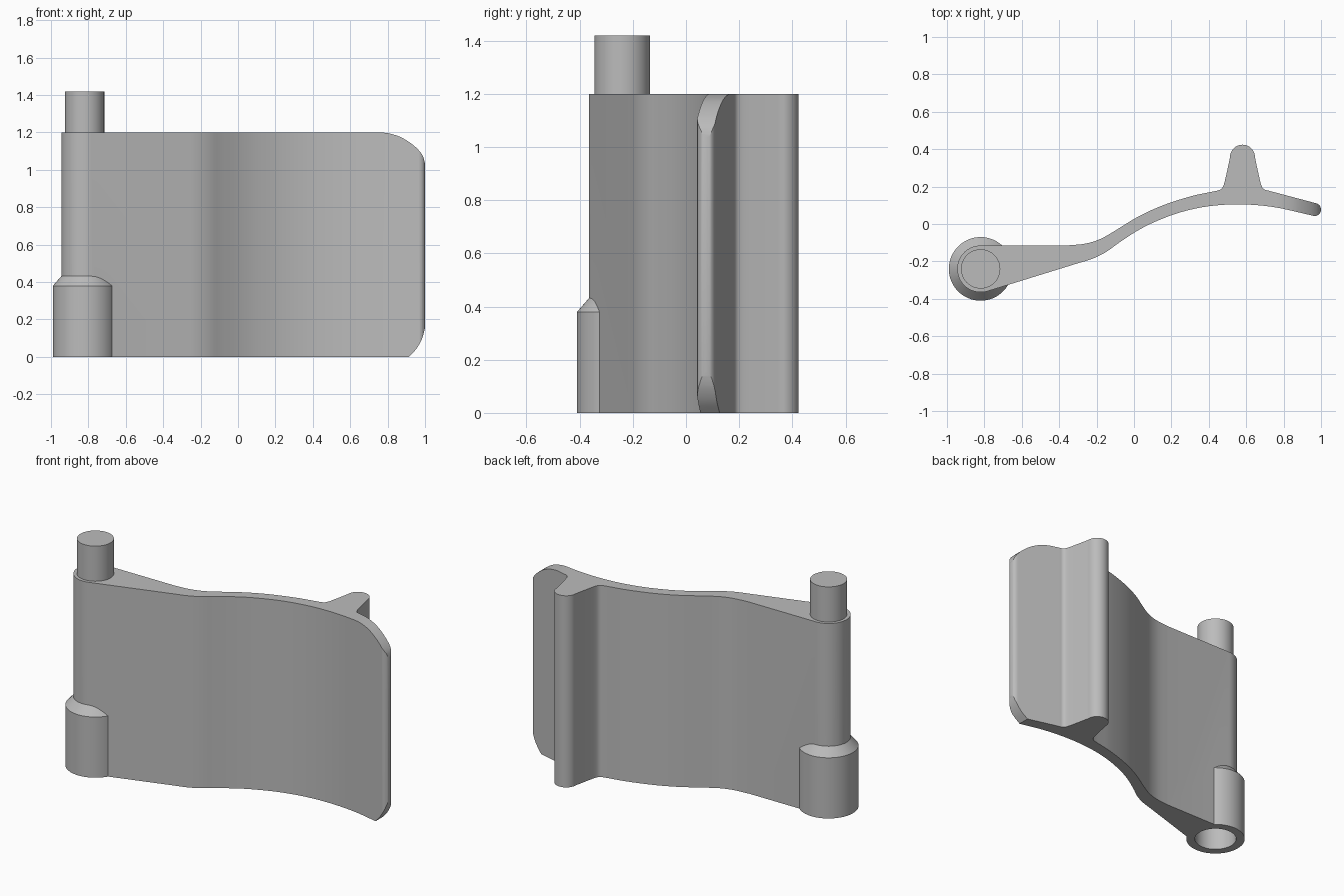
import bpy, bmesh, math
from mathutils import Vector

cube = bpy.data.objects.get("Cube")
if cube:
    bpy.data.objects.remove(cube, do_unlink=True)

grey = bpy.data.materials.new("plain grey")
grey.use_nodes = True
colour = (0.5, 0.5, 0.5, 1)
grey.diffuse_color = colour
grey.node_tree.nodes["Principled BSDF"].inputs["Base Color"].default_value = colour

PIVOT = Vector((-0.82, -0.24))
HEIGHT = 1.2


def arc(cx, cy, r, start, end, steps):
    angles = [math.radians(start + (end - start) * i / steps) for i in range(steps + 1)]
    return [Vector((cx + r * math.cos(a), cy + r * math.sin(a))) for a in angles]


def smooth(points, steps=5):
    """Curve through all the points, ends included."""
    p = [Vector(q) for q in points]
    p = [2 * p[0] - p[1]] + p + [2 * p[-1] - p[-2]]
    out = []
    for a, b, c, d in zip(p, p[1:], p[2:], p[3:]):
        for i in range(steps):
            t = i / steps
            out.append(0.5 * (2 * b + (c - a) * t + (2 * a - 5 * b + 4 * c - d) * t * t
                              + (3 * b - a - 3 * c + d) * t ** 3))
    return out + [p[-2]]


def prism(name, outline, axis, low, high):
    """Extrude a flat outline along y or z."""
    bm = bmesh.new()
    place = (lambda q: (q.x, q.y, low)) if axis == "z" else (lambda q: (q.x, low, q.y))
    face = bm.faces.new([bm.verts.new(place(q)) for q in outline])
    grown = bmesh.ops.extrude_face_region(bm, geom=[face])
    shift = Vector((0, 0, high - low)) if axis == "z" else Vector((0, high - low, 0))
    bmesh.ops.translate(bm, vec=shift, verts=[v for v in grown["geom"] if isinstance(v, bmesh.types.BMVert)])
    return finish(name, bm)


def turned(name, rings, sides=64):
    """Stack of circles (radius, height) around the pivot."""
    bm = bmesh.new()
    loops = [[bm.verts.new((q.x, q.y, z)) for q in arc(*PIVOT, r, 0, 360 - 360 / sides, sides - 1)]
             for r, z in rings]
    bm.faces.new(loops[0])
    bm.faces.new(loops[-1])
    for a, b in zip(loops, loops[1:]):
        for i in range(sides):
            j = (i + 1) % sides
            bm.faces.new((a[i], a[j], b[j], b[i]))
    return finish(name, bm)


def finish(name, bm):
    bmesh.ops.recalc_face_normals(bm, faces=bm.faces)
    mesh = bpy.data.meshes.new(name)
    bm.to_mesh(mesh)
    bm.free()
    mesh.materials.append(grey)
    obj = bpy.data.objects.new(name, mesh)
    bpy.context.collection.objects.link(obj)
    return obj


def select(obj):
    bpy.ops.object.select_all(action="DESELECT")
    obj.select_set(True)
    bpy.context.view_layer.objects.active = obj


def combine(obj, tool, operation):
    mod = obj.modifiers.new(operation, "BOOLEAN")
    mod.operation, mod.object, mod.solver = operation, tool, "EXACT"
    select(obj)
    bpy.ops.object.modifier_apply(modifier=mod.name)
    bpy.data.objects.remove(tool, do_unlink=True)


# Curved leaf: knuckle, front face, rounded tip, back face with fin
front = smooth([(-0.3, -0.21), (-0.22, -0.185), (-0.15, -0.15), (-0.08, -0.1), (0.02, -0.035),
                (0.12, 0.015), (0.25, 0.063), (0.4, 0.095), (0.57, 0.105), (0.75, 0.09), (0.95, 0.046)])
tip = arc(0.965, 0.077, 0.035, -90, 70, 10)
fin_right = smooth([(0.72, 0.178), (0.695, 0.186), (0.68, 0.21), (0.663, 0.28), (0.646, 0.36)])
fin_top = arc(0.58, 0.357, 0.067, 10, 170, 14)
fin_left = smooth([(0.514, 0.36), (0.497, 0.28), (0.48, 0.21), (0.465, 0.186), (0.44, 0.177)])
back = smooth([(0.42, 0.173), (0.3, 0.147), (0.15, 0.098), (0.02, 0.038), (-0.1, -0.035),
               (-0.18, -0.08), (-0.26, -0.105), (-0.36, -0.115)])
knuckle = arc(*PIVOT, 0.125, 90, 287, 28)
leaf = prism("hinge_leaf", front + tip + fin_right + fin_top + fin_left + back + knuckle, "z", 0, HEIGHT)

# Rounded outer corners of the leaf
low_corner = smooth([(0.91, -0.005), (0.955, 0.045), (0.985, 0.1), (1.001, 0.16)])
top_corner = smooth([(1.001, 1.03), (0.985, 1.08), (0.94, 1.13), (0.87, 1.175), (0.8, 1.196), (0.74, 1.201)])
ends = [Vector((-1.2, 1.3)), Vector((-1.2, -0.1)), Vector((0.91, -0.1))]
combine(leaf, prism("corner_cutter", low_corner + top_corner + [Vector((0.74, 1.3))] + ends, "y", -1, 1),
        "INTERSECT")

# Barrel with sloped shoulder, and the socket in its underside
combine(leaf, turned("barrel", [(0.17, 0), (0.17, 0.38), (0.12, 0.437)]), "UNION")
combine(leaf, turned("socket_cutter", [(0.12, -0.1), (0.12, 0.25)]), "DIFFERENCE")

# Upper pivot pin
pin = turned("pivot_pin", [(0.105, HEIGHT - 0.02), (0.105, 1.42)])

for obj in (leaf, pin):
    select(obj)
    bpy.ops.object.shade_smooth_by_angle(angle=math.radians(30))
